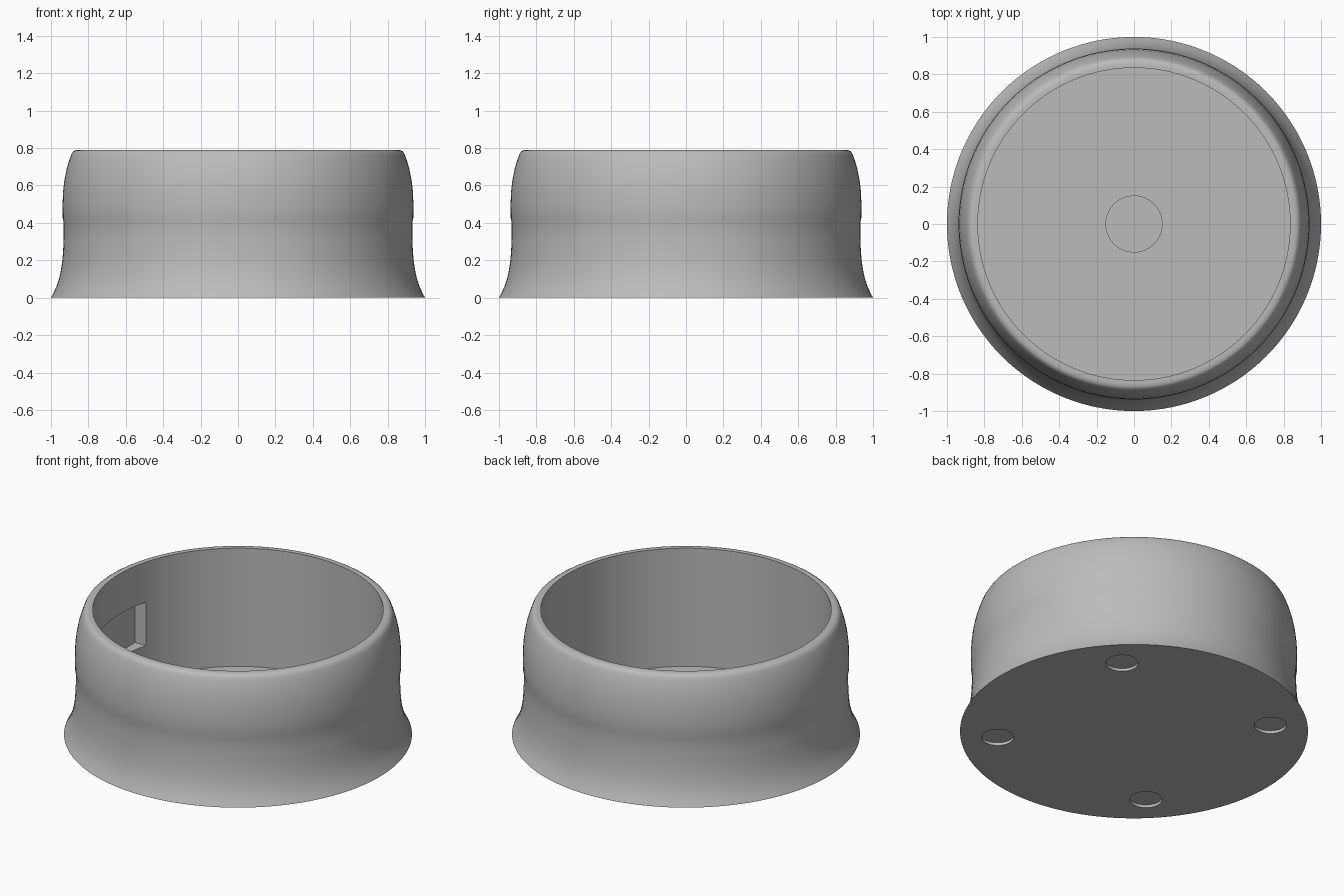
import bpy, bmesh, math

if "Cube" in bpy.data.objects:
    bpy.data.objects.remove(bpy.data.objects["Cube"])

SEG = 128

grey = bpy.data.materials.new("plain grey")
grey.diffuse_color = (0.5, 0.5, 0.5, 1)
grey.use_nodes = True
grey.node_tree.nodes["Principled BSDF"].inputs["Base Color"].default_value = grey.diffuse_color


def lathe(name, profile):
    """Revolve an (r, z) profile that starts and ends on the axis."""
    bm = bmesh.new()
    verts = [bm.verts.new((r, 0, z)) for r, z in profile]
    edges = [bm.edges.new(pair) for pair in zip(verts, verts[1:])]
    bmesh.ops.spin(bm, geom=verts + edges, cent=(0, 0, 0), axis=(0, 0, 1),
                   angle=math.tau, steps=SEG, use_merge=False)
    bmesh.ops.remove_doubles(bm, verts=bm.verts, dist=1e-5)
    bmesh.ops.recalc_face_normals(bm, faces=bm.faces)
    mesh = bpy.data.meshes.new(name)
    bm.to_mesh(mesh)
    bm.free()
    obj = bpy.data.objects.new(name, mesh)
    bpy.context.collection.objects.link(obj)
    mesh.materials.append(grey)
    return obj


def cut(target, cutter):
    """Subtract a helper from the target and hide the helper."""
    mod = target.modifiers.new("cut_" + cutter.name, 'BOOLEAN')
    mod.operation = 'DIFFERENCE'
    mod.solver = 'EXACT'
    mod.object = cutter
    bpy.context.view_layer.objects.active = target
    bpy.ops.object.modifier_apply(modifier=mod.name)
    bpy.data.objects.remove(cutter)


# Flared round shell with a slim waist, rounded rim, hollow and floor recess
shell = lathe("round_housing", [
    (0, 0), (1.0, 0), (0.985, 0.028), (0.97, 0.062), (0.957, 0.1),
    (0.947, 0.145), (0.94, 0.19), (0.935, 0.25), (0.932, 0.32), (0.932, 0.4),
    (0.937, 0.425), (0.938, 0.5), (0.935, 0.57), (0.928, 0.63),
    (0.917, 0.685), (0.904, 0.73), (0.892, 0.764), (0.883, 0.78),
    (0.87, 0.788), (0.855, 0.79), (0.835, 0.79),
    (0.835, 0.04), (0.15, 0.04), (0.15, 0.025), (0, 0.025)])

# Four shallow round pad recesses underneath
for k in range(4):
    a = math.radians(45 + 90 * k)
    bpy.ops.mesh.primitive_cylinder_add(
        vertices=48, radius=0.093, depth=0.036,
        location=(0.787 * math.cos(a), 0.787 * math.sin(a), 0))
    pad = bpy.context.object
    pad.name = "pad_cutter"
    cut(shell, pad)

# Rectangular pocket inside the left wall
bpy.ops.mesh.primitive_cube_add(size=1, location=(-0.79, 0, 0.3975))
pocket = bpy.context.object
pocket.name = "pocket_cutter"
pocket.scale = (0.18, 0.45, 0.275)
bpy.context.view_layer.update()
cut(shell, pocket)

# Smooth shading with crisp rims
bpy.ops.object.select_all(action='DESELECT')
shell.select_set(True)
bpy.context.view_layer.objects.active = shell
bpy.ops.object.shade_smooth_by_angle(angle=math.radians(35))
